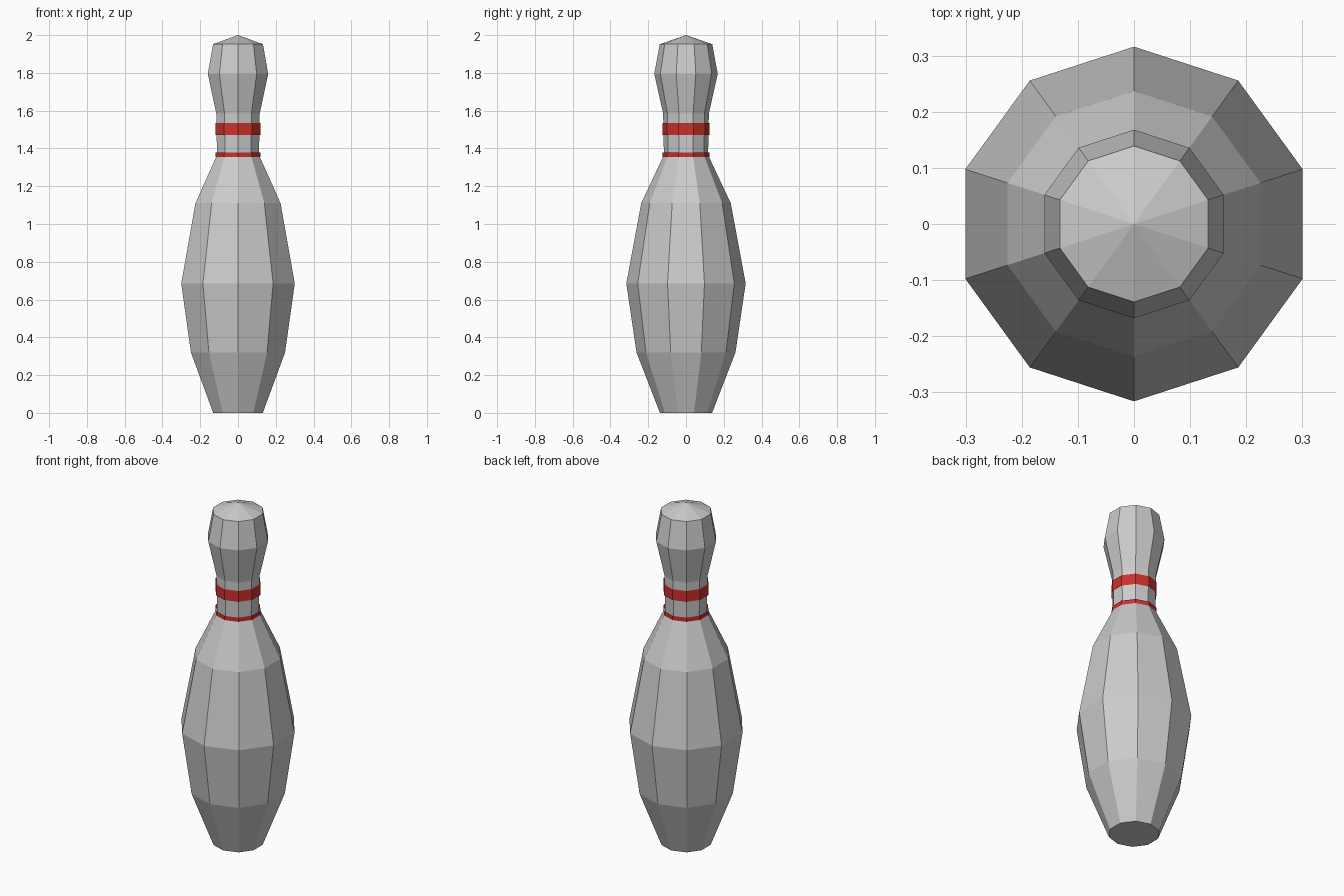
import bpy, bmesh, math

if "Cube" in bpy.data.objects:
    bpy.data.objects.remove(bpy.data.objects["Cube"])

SIDES = 10


def lathe(name, profile, cap_bottom=False, apex=None):
    """Revolve (radius, z) points into a flat-faced, ten-sided surface."""
    bm = bmesh.new()
    rings = []
    for r, z in profile:
        angles = [math.pi / 2 + math.tau * i / SIDES for i in range(SIDES)]
        rings.append([bm.verts.new((r * math.cos(a), r * math.sin(a), z)) for a in angles])
    for low, high in zip(rings, rings[1:]):
        for i in range(SIDES):
            j = (i + 1) % SIDES
            bm.faces.new((low[i], low[j], high[j], high[i]))
    if cap_bottom:
        bm.faces.new(rings[0][::-1])
    if apex is not None:
        tip = bm.verts.new((0, 0, apex))
        for i in range(SIDES):
            bm.faces.new((rings[-1][i], rings[-1][(i + 1) % SIDES], tip))
    mesh = bpy.data.meshes.new(name)
    bm.to_mesh(mesh)
    bm.free()
    obj = bpy.data.objects.new(name, mesh)
    bpy.context.collection.objects.link(obj)
    return obj


# Pin body: foot, belly, neck and head with a shallow pointed top
lathe("pin_body", [(0.138, 0), (0.262, 0.32), (0.316, 0.685), (0.237, 1.11),
                   (0.117, 1.365), (0.121, 1.585), (0.168, 1.795), (0.139, 1.952)],
      cap_bottom=True, apex=2.0)

# Red stripes around the neck
red = bpy.data.materials.new("stripe_red")
red.diffuse_color = (0.6, 0.03, 0.025, 1)
red.use_nodes = True
red.node_tree.nodes["Principled BSDF"].inputs["Base Color"].default_value = red.diffuse_color
for name, z0, z1 in (("lower_stripe", 1.354, 1.379), ("upper_stripe", 1.472, 1.536)):
    stripe = lathe(name, [(0.125, z0), (0.125, z1)])
    stripe.data.materials.append(red)
